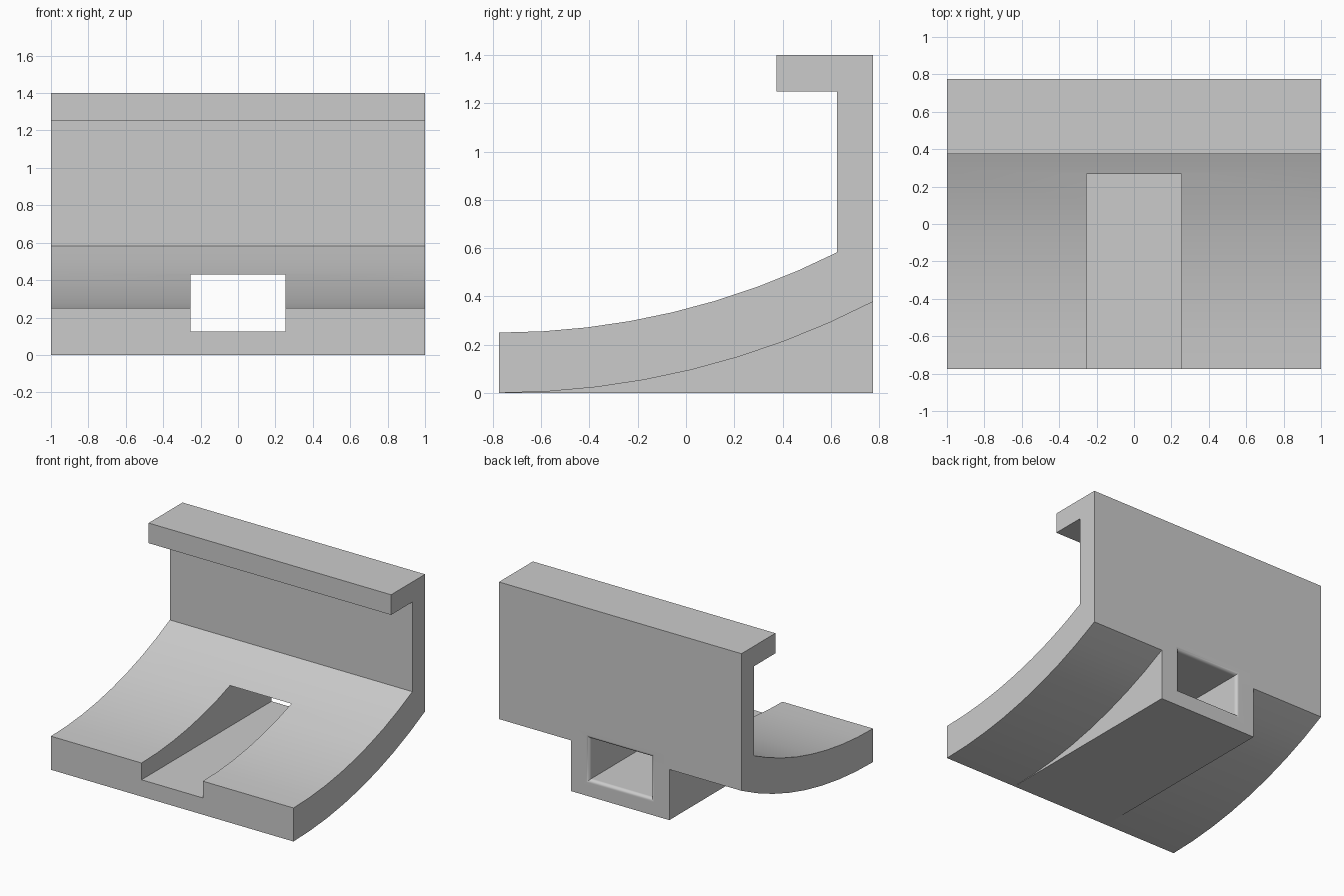
import bpy, bmesh, math

if "Cube" in bpy.data.objects:
    bpy.data.objects.remove(bpy.data.objects["Cube"], do_unlink=True)

HALF_DEPTH = 0.775
R_UNDER = 3.367          # underside arc, centred above the front edge
R_TOP = R_UNDER - 0.25   # concentric top arc
SEGMENTS = 8

grey = bpy.data.materials.new("plain grey")
grey.use_nodes = True
grey.diffuse_color = (0.6, 0.6, 0.6, 1)
grey.node_tree.nodes["Principled BSDF"].inputs["Base Color"].default_value = (0.6, 0.6, 0.6, 1)


def arc(radius, y_end):
    """(y, z) points from the front edge back to y_end."""
    sweep = math.asin((y_end + HALF_DEPTH) / radius)
    return [(-HALF_DEPTH + radius * math.sin(sweep * i / SEGMENTS),
             R_UNDER - radius * math.cos(sweep * i / SEGMENTS))
            for i in range(SEGMENTS + 1)]


def loft(name, rings):
    """Solid through matching rings of points, capped at both ends."""
    bm = bmesh.new()
    loops = [[bm.verts.new(p) for p in ring] for ring in rings]
    count = len(loops[0])
    for a, b in zip(loops, loops[1:]):
        for i in range(count):
            j = (i + 1) % count
            bm.faces.new((a[i], a[j], b[j], b[i]))
    bm.faces.new(loops[0])
    bm.faces.new(loops[-1])
    bmesh.ops.recalc_face_normals(bm, faces=bm.faces)
    mesh = bpy.data.meshes.new(name)
    bm.to_mesh(mesh)
    bm.free()
    obj = bpy.data.objects.new(name, mesh)
    bpy.context.collection.objects.link(obj)
    mesh.materials.append(grey)
    return obj


def extrude(name, profile, half_width):
    return loft(name, [[(x, y, z) for y, z in profile] for x in (-half_width, half_width)])


def rectangle(y, grow):
    """Slot cross-section at depth y, enlarged by grow on each side."""
    x, low, high = 0.253 + grow, 0.125 - grow, 0.43 + grow
    return [(-x, y, low), (x, y, low), (x, y, high), (-x, y, high)]


# Curved floor, back wall and overhanging lip in one profile
wall = [(0.625, 1.25), (0.375, 1.25), (0.375, 1.4), (HALF_DEPTH, 1.4)]
body = extrude("curved_bracket", arc(R_TOP, 0.625) + wall + arc(R_UNDER, HALF_DEPTH)[::-1], 1.0)

# Keel block beneath the floor
keel = extrude("keel_block", arc(R_UNDER - 0.1, HALF_DEPTH) + [(HALF_DEPTH, 0), (-HALF_DEPTH, 0)], 0.405)

# Slot cutter, with a rounded flare at the rear opening
FILLET, STEPS = 0.025, 5
rings = [rectangle(-1, 0)]
for i in range(STEPS + 1):
    a = math.pi / 2 * i / STEPS
    rings.append(rectangle(HALF_DEPTH - FILLET + FILLET * math.sin(a), FILLET * (1 - math.cos(a))))
rings.append(rectangle(1, FILLET))
slot = loft("slot_cutter", rings)

for helper, operation in ((keel, 'UNION'), (slot, 'DIFFERENCE')):
    mod = body.modifiers.new(helper.name, 'BOOLEAN')
    mod.operation = operation
    mod.solver = 'EXACT'
    mod.object = helper
    bpy.context.view_layer.objects.active = body
    bpy.ops.object.modifier_apply(modifier=mod.name)
    bpy.data.objects.remove(helper, do_unlink=True)

# Smooth the arcs and fillet, keep the edges crisp
bpy.ops.object.select_all(action='DESELECT')
body.select_set(True)
bpy.context.view_layer.objects.active = body
bpy.ops.object.shade_smooth_by_angle(angle=math.radians(25))
weighted = body.modifiers.new("weighted_normals", 'WEIGHTED_NORMAL')
weighted.keep_sharp = True
